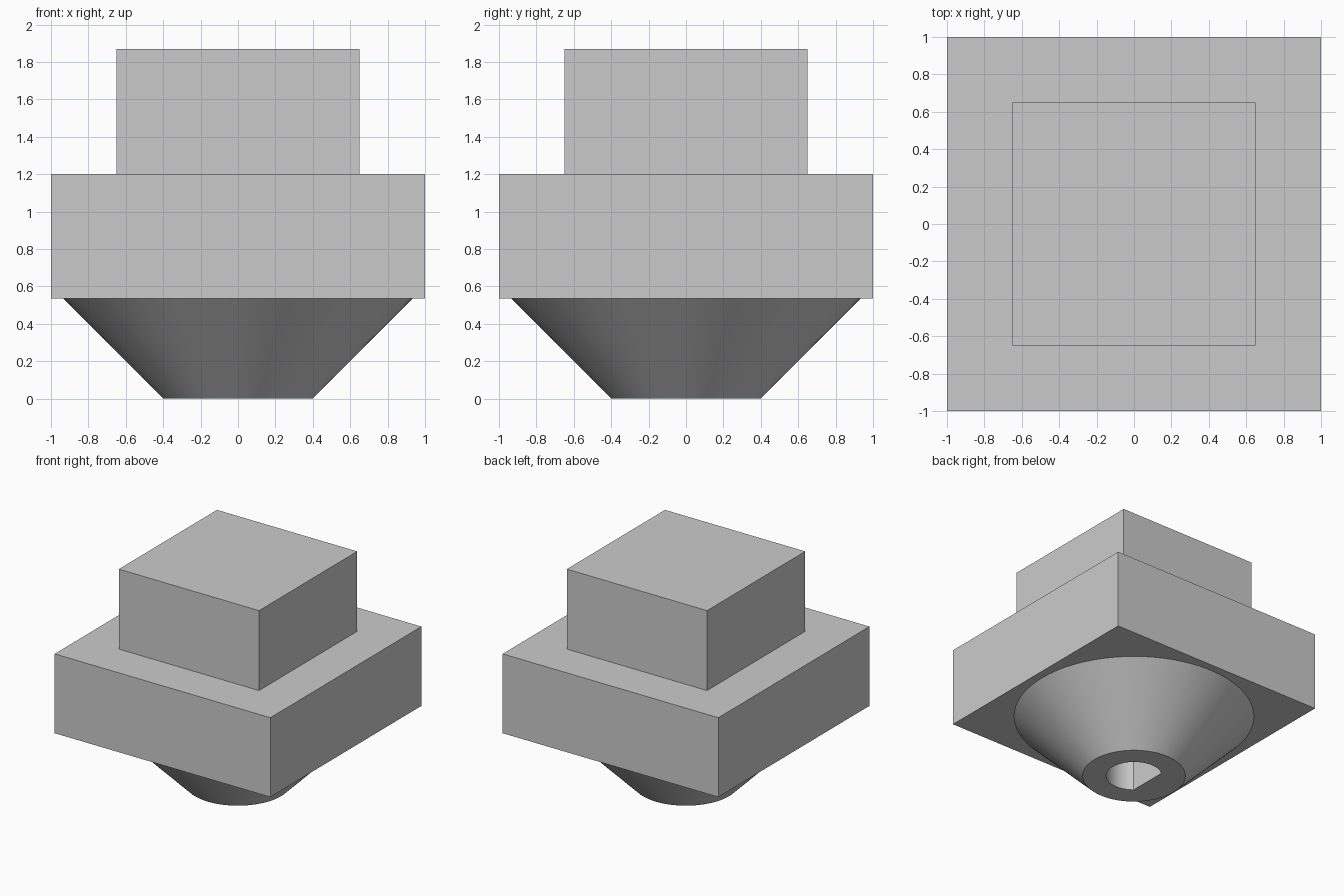
import bpy
import bmesh
import math

cube = bpy.data.objects.get("Cube")
if cube:
    bpy.data.objects.remove(cube, do_unlink=True)

grey = bpy.data.materials.new("light grey")
grey.use_nodes = True
grey.diffuse_color = (0.6, 0.6, 0.6, 1)
grey.node_tree.nodes["Principled BSDF"].inputs["Base Color"].default_value = (0.6, 0.6, 0.6, 1)


def ring(radius, sides, start=0.0, sweep=math.tau, closed=True):
    """Points along a circle or an arc."""
    steps = sides if closed else sides - 1
    return [(radius * math.cos(start + sweep * i / steps),
             radius * math.sin(start + sweep * i / steps)) for i in range(sides)]


def square(half):
    return [(-half, -half), (half, -half), (half, half), (-half, half)]


def loft(name, bottom, top, z0, z1):
    """Solid between two outlines with the same number of points."""
    bm = bmesh.new()
    low = [bm.verts.new((x, y, z0)) for x, y in bottom]
    high = [bm.verts.new((x, y, z1)) for x, y in top]
    bm.faces.new(low[::-1])
    bm.faces.new(high)
    n = len(low)
    for i in range(n):
        j = (i + 1) % n
        bm.faces.new((low[i], low[j], high[j], high[i]))
    mesh = bpy.data.meshes.new(name)
    bm.to_mesh(mesh)
    bm.free()
    mesh.materials.append(grey)
    obj = bpy.data.objects.new(name, mesh)
    bpy.context.collection.objects.link(obj)
    return obj


def activate(obj):
    bpy.ops.object.select_all(action="DESELECT")
    obj.select_set(True)
    bpy.context.view_layer.objects.active = obj


# Levels where the parts meet
collar_z, step_z, top_z = 0.535, 1.2, 1.87

# Conical foot and the two stacked square blocks
foot = loft("conical_foot", ring(0.4, 96), ring(0.933, 96), 0, collar_z)
base = loft("base_block", square(1), square(1), collar_z, step_z)
loft("upper_block", square(0.65), square(0.65), step_z, top_z)

# D-shaped shaft socket with its flat on the right side
hole_r, flat_x = 0.217, -0.137
half = math.pi - math.acos(-flat_x / hole_r)
outline = ring(hole_r, 49, -half, 2 * half, closed=False)
cutter = loft("socket_cutter", outline, outline, -0.1, 0.67)
cutter.hide_render = True

for part in (foot, base):
    mod = part.modifiers.new("socket", "BOOLEAN")
    mod.operation = "DIFFERENCE"
    mod.solver = "EXACT"
    mod.object = cutter
    activate(part)
    bpy.ops.object.modifier_apply(modifier=mod.name)
    bpy.ops.object.shade_smooth_by_angle(angle=math.radians(30))

bpy.data.objects.remove(cutter, do_unlink=True)
